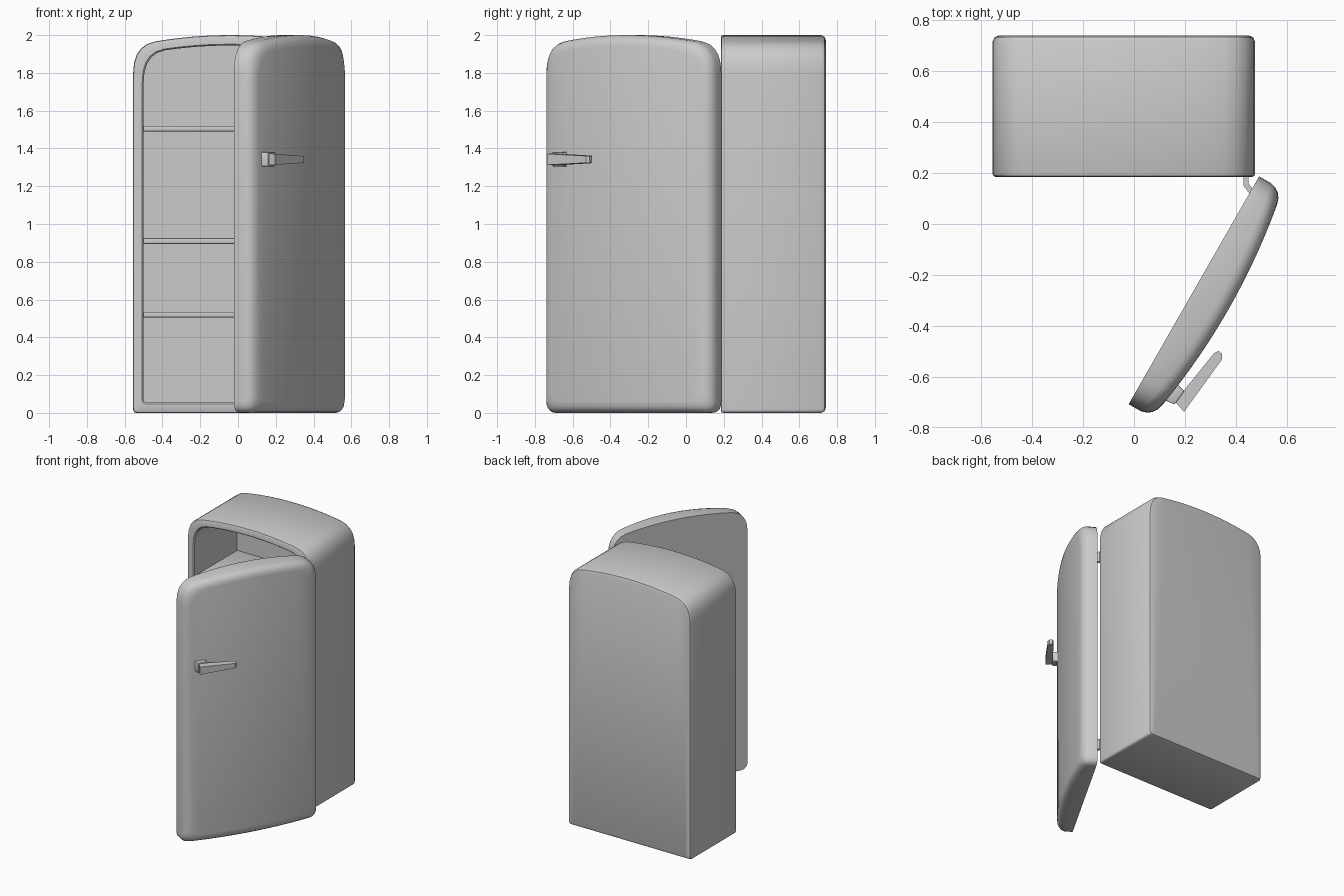
import bpy, bmesh, math
from mathutils import Matrix, Vector

if "Cube" in bpy.data.objects:
    bpy.data.objects.remove(bpy.data.objects["Cube"])

HW = 0.515          # half width shared by cabinet and door
NC, NK = 6, 5       # crown and corner divisions


def bez(a, b, c, n):
    """Points of a quadratic curve, start excluded."""
    a, b, c = Vector(a), Vector(b), Vector(c)
    return [a * (1 - t) ** 2 + b * 2 * t * (1 - t) + c * t * t
            for t in [k / n for k in range(1, n + 1)]]


def outline(d, rb):
    """Crowned, round-shouldered front profile inset by d: top and bottom rows, left to right."""
    hw, z0, zt = HW - d, 0.0 + d, 2.0 - d
    xt, xb = hw - 0.115, hw - rb
    crown = lambda x: zt - 0.21 * x * x
    top = [Vector((xt * k / NC, crown(xt * k / NC))) for k in range(NC + 1)]
    top += bez(top[-1], (hw, crown(hw)), (hw, zt - 0.2), NK)
    bot = [Vector((xb * k / NC, z0)) for k in range(NC + 1)]
    bot += bez((xb, z0), (hw, z0), (hw, z0 + rb), NK)
    mirror = lambda row: [Vector((-p.x, p.y)) for p in reversed(row[1:])] + row
    return mirror(top), mirror(bot)


def finish(name, bm, angle=35):
    bmesh.ops.recalc_face_normals(bm, faces=bm.faces[:])
    me = bpy.data.meshes.new(name)
    bm.to_mesh(me)
    bm.free()
    ob = bpy.data.objects.new(name, me)
    bpy.context.collection.objects.link(ob)
    bpy.ops.object.select_all(action='DESELECT')
    ob.select_set(True)
    bpy.context.view_layer.objects.active = ob
    bpy.ops.object.shade_smooth_by_angle(angle=math.radians(angle))
    return ob


def loft(name, rings, rb, matrix):
    """Skin a series of inset outlines; each ring is (inset, depth function of x)."""
    bm = bmesh.new()
    loops, n = [], 0
    for d, depth in rings:
        top, bot = outline(d, rb)
        n = len(top)
        loops.append([bm.verts.new((p.x, depth(p.x), p.y)) for p in top + bot[::-1]])
    for a, b in zip(loops, loops[1:]):
        for i in range(len(a)):
            j = (i + 1) % len(a)
            bm.faces.new((a[i], a[j], b[j], b[i]))
    for lp in (loops[0], loops[-1]):          # strip caps
        for i in range(n - 1):
            bm.faces.new((lp[i], lp[i + 1], lp[-2 - i], lp[-1 - i]))
    bm.transform(matrix)
    return finish(name, bm)


def slab(name, pts, zr, bevel=0.0):
    """Extrude a plan polygon; zr(x) gives the half height, zr.mid the centre."""
    half, mid = zr
    bm = bmesh.new()
    lo = [bm.verts.new((x, y, mid - half(x))) for x, y in pts]
    hi = [bm.verts.new((x, y, mid + half(x))) for x, y in pts]
    bm.faces.new(lo)
    bm.faces.new(hi)
    for i in range(len(pts)):
        j = (i + 1) % len(pts)
        bm.faces.new((lo[i], lo[j], hi[j], hi[i]))
    if bevel:
        bmesh.ops.bevel(bm, geom=bm.edges[:], offset=bevel, segments=2,
                        profile=0.5, affect='EDGES')
    return finish(name, bm)


# hollow cabinet: back panel, outer wall, front rim, inner liner
flat = lambda y: (lambda x: y)
loft("cabinet", [(0.025, flat(0.74)), (0.008, flat(0.733)), (0.0, flat(0.715)),
                 (0.0, flat(0.197)), (0.003, flat(0.189)), (0.011, flat(0.185)),
                 (0.048, flat(0.185)), (0.055, flat(0.193)), (0.055, flat(0.705))],
     0.02, Matrix.Translation((-0.04, 0, 0)))

# shelves
for i, z in enumerate((1.505, 0.91, 0.52)):
    slab(f"shelf_{i + 1}", [(-0.502, 0.205), (0.422, 0.205), (0.422, 0.706), (-0.502, 0.706)],
         (lambda x: 0.015, z), 0.005)

# bowed door, swung open about its right edge
bow = lambda drop: (lambda x: -(0.155 - 0.05 * (x / HW) ** 2 - drop))
loft("door", [(0.0, flat(0.0)), (0.0, bow(0.05)), (0.006, bow(0.03)), (0.018, bow(0.014)),
              (0.036, bow(0.004)), (0.06, bow(0.0))],
     0.06, Matrix.Translation((0.235, -0.26, 0)) @ Matrix.Rotation(math.radians(60.2), 4, 'Z'))

# hinges
for name, z in (("lower_hinge", 0.18), ("upper_hinge", 1.70)):
    slab(name, [(0.43, 0.20), (0.45, 0.20), (0.45, 0.158), (0.475, 0.125),
                (0.458, 0.112), (0.43, 0.15)], (lambda x: 0.04, z))

# handle: mount block and tapered lever
slab("handle_mount", [(0.105, -0.685), (0.15, -0.61), (0.197, -0.655), (0.16, -0.708)],
     (lambda x: 0.038, 1.343), 0.004)
slab("handle_lever", [(0.16, -0.695), (0.196, -0.737), (0.346, -0.53), (0.346, -0.51),
                      (0.332, -0.498), (0.315, -0.506), (0.19, -0.66)],
     (lambda x: 0.031 - 0.013 * (x - 0.17) / 0.18, 1.342))
